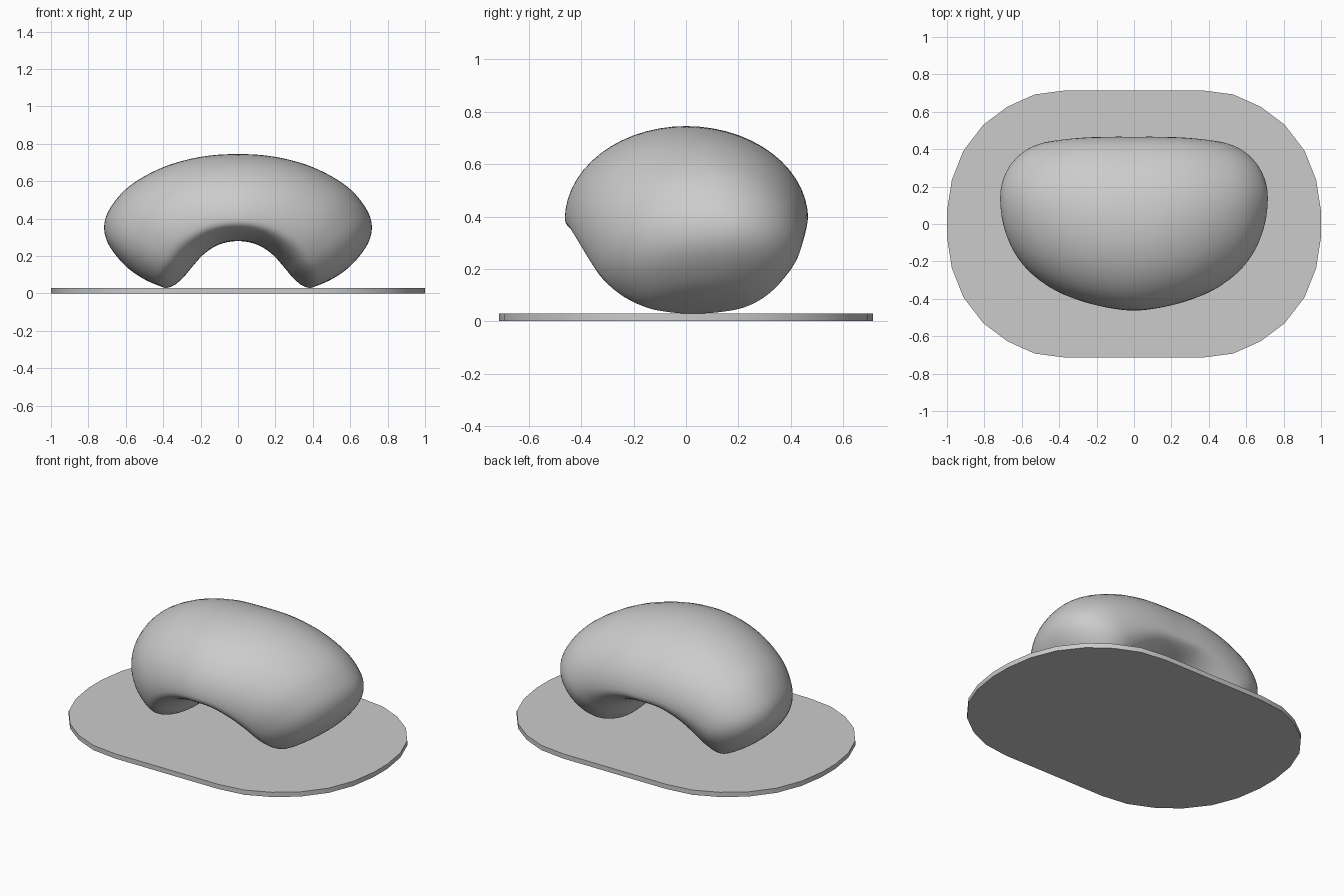
import bpy, bmesh, math
from mathutils import Vector

if "Cube" in bpy.data.objects:
    bpy.data.objects.remove(bpy.data.objects["Cube"])

grey = bpy.data.materials.new("polished grey")
grey.diffuse_color = (0.6, 0.6, 0.6, 1)
grey.use_nodes = True
grey.node_tree.nodes["Principled BSDF"].inputs["Base Color"].default_value = grey.diffuse_color


def finish(name, bm, angle):
    bmesh.ops.recalc_face_normals(bm, faces=bm.faces)
    me = bpy.data.meshes.new(name)
    bm.to_mesh(me)
    bm.free()
    me.materials.append(grey)
    ob = bpy.data.objects.new(name, me)
    bpy.context.collection.objects.link(ob)
    me.shade_smooth()
    if angle:
        me.set_sharp_from_angle(angle=math.radians(angle))
    return ob


# Base plate: faceted rounded slab, one quarter outline mirrored twice
quarter = [(0.36, 0.715), (0.53, 0.693), (0.677, 0.627), (0.806, 0.53),
           (0.912, 0.392), (0.974, 0.235), (1.0, 0.068)]
half = quarter + [(x, -y) for x, y in reversed(quarter)]
outline = half + [(-x, -y) for x, y in half]
bm = bmesh.new()
face = bm.faces.new([bm.verts.new((x, y, 0)) for x, y in outline])
top = bmesh.ops.extrude_face_region(bm, geom=[face])["geom"]
bmesh.ops.translate(bm, vec=(0, 0, 0.03),
                    verts=[v for v in top if isinstance(v, bmesh.types.BMVert)])
finish("base_plate", bm, 30)

# Bean sections from the crown to the foot:
# outer x, z, y | inner x, z | front y, back y | widest position front, back
stations = [
    (0.00, 0.747, 0.00, 0.00, 0.280, -0.465, 0.468, 0.23, 0.23),
    (0.20, 0.732, 0.02, 0.10, 0.262, -0.452, 0.468, 0.24, 0.27),
    (0.40, 0.677, 0.05, 0.18, 0.212, -0.425, 0.464, 0.26, 0.34),
    (0.58, 0.577, 0.09, 0.24, 0.147, -0.385, 0.452, 0.28, 0.42),
    (0.683, 0.460, 0.12, 0.28, 0.098, -0.34, 0.433, 0.27, 0.48),
    (0.717, 0.36, 0.14, 0.31, 0.068, -0.295, 0.395, 0.27, 0.50),
    (0.692, 0.260, 0.13, 0.335, 0.047, -0.245, 0.345, 0.28, 0.48),
    (0.605, 0.150, 0.10, 0.36, 0.035, -0.185, 0.275, 0.33, 0.46),
    (0.50, 0.075, 0.06, 0.375, 0.031, -0.12, 0.195, 0.42, 0.48),
    (0.39, 0.029, 0.03, 0.39, 0.029, 0.03, 0.03, 0.50, 0.50),
]
mirror = lambda s: tuple(-v if i in (0, 3) else v for i, v in enumerate(s))
path = [mirror(s) for s in reversed(stations[1:])] + stations


def spline(a, b, c, d, t):
    return [0.5 * (2 * q + (r - p) * t + (2 * p - 5 * q + 4 * r - s) * t * t
                   + (3 * q - p - 3 * r + s) * t ** 3) for p, q, r, s in zip(a, b, c, d)]


def section(s):
    ox, oz, oy, ix, iz, yf, yb, kf, kb = s
    iy = 0.5 * oy
    out, n = [], 14
    for i in range(4 * n):
        a = math.pi * i / (2 * n)
        back, up = math.cos(a) > 0, math.sin(a) > 0
        k, yw = (kb, yb) if back else (kf, yf)
        c, h = abs(math.cos(a)), abs(math.sin(a))
        f = k + (1 - k) * h if up else k * (1 - h)
        ye = oy if up else iy
        out.append(Vector((ix + (ox - ix) * f, ye + (yw - ye) * c, iz + (oz - iz) * f)))
    return out


# Bean body: loft the sections, closed to a tip at each foot
bm = bmesh.new()
rings = []
steps = 6
last = len(path) - 1
for i in range(last):
    p = [path[min(max(j, 0), last)] for j in range(i - 1, i + 3)]
    # the tip widens like a square root so the foot is round, not pointed
    for t in range(steps):
        if i or t:
            u = t / steps
            s = spline(*p, u)
            if i in (0, last - 1):
                w = u if i == 0 else 1 - u
                full = path[1] if i == 0 else path[-2]
                for j in (5, 6):
                    s[j] = 0.03 + (full[j] - 0.03) * w ** 0.6
            rings.append([bm.verts.new(v) for v in section(s)])
for r0, r1 in zip(rings, rings[1:]):
    for j in range(len(r0)):
        k = (j + 1) % len(r0)
        bm.faces.new((r0[j], r0[k], r1[k], r1[j]))
for r, sx in ((rings[0], -1), (rings[-1], 1)):
    tip = bm.verts.new((sx * 0.39, 0.03, 0.029))
    for j in range(len(r)):
        bm.faces.new((r[j], r[(j + 1) % len(r)], tip))
# relax the loft a little
for _ in range(3):
    bmesh.ops.smooth_vert(bm, verts=bm.verts, factor=0.4,
                          use_axis_x=True, use_axis_y=True, use_axis_z=True)
finish("bean_body", bm, 0)
